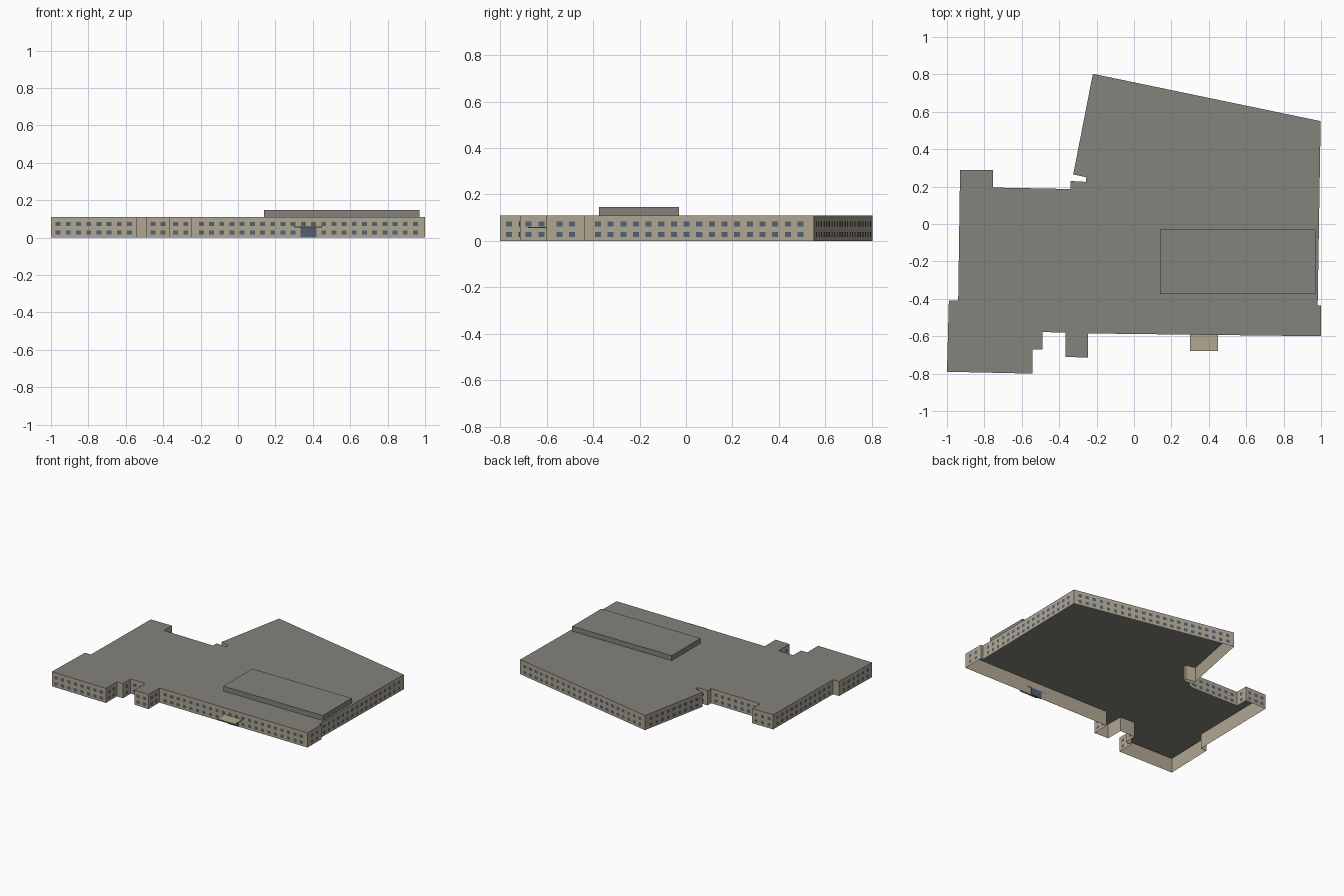
import bpy, bmesh, math
from mathutils import Vector

cube = bpy.data.objects.get("Cube")
if cube:
    bpy.data.objects.remove(cube, do_unlink=True)

HEIGHT = 0.11


def material(name, rgb):
    m = bpy.data.materials.new(name)
    m.use_nodes = True
    m.diffuse_color = (*rgb, 1)
    bsdf = next(n for n in m.node_tree.nodes if n.type == 'BSDF_PRINCIPLED')
    bsdf.inputs["Base Color"].default_value = (*rgb, 1)
    return m


tan = material("tan_wall", (0.44, 0.385, 0.29))
grey = material("grey_roof", (0.23, 0.225, 0.2))
blue = material("blue_glass", (0.085, 0.12, 0.175))


def finish(name, bm, mat):
    mesh = bpy.data.meshes.new(name)
    bm.to_mesh(mesh)
    bm.free()
    mesh.materials.append(mat)
    obj = bpy.data.objects.new(name, mesh)
    bpy.context.collection.objects.link(obj)
    return obj


def box(name, lo, hi, mat):
    bm = bmesh.new()
    bmesh.ops.create_cube(bm, size=1)
    for v in bm.verts:
        v.co = [(a + b) / 2 + c * (b - a) for a, b, c in zip(lo, hi, v.co)]
    return finish(name, bm, mat)


# Footprint, counter-clockwise from the front right corner
outline = [Vector(p) for p in (
    (-1, -.79), (-.542, -.80), (-.542, -.67), (-.49, -.67), (-.49, -.578),
    (-.366, -.58), (-.366, -.71), (-.247, -.715), (-.247, -.585), (1, -.60),
    (1, -.436), (.982, -.436), (.998, .55), (-.22, .803), (-.325, .265),
    (-.256, .25), (-.256, .225), (-.34, .23), (-.34, .187), (-.755, .195),
    (-.755, .29), (-.93, .29), (-.94, -.41), (-.99, -.41))]
edges = list(zip(outline, outline[1:] + outline[:1]))

# Outer walls, open underneath
bm = bmesh.new()
for a, b in edges:
    bm.faces.new([bm.verts.new((p.x, p.y, z)) for p, z in
                  ((a, 0), (b, 0), (b, HEIGHT), (a, HEIGHT))])
bmesh.ops.remove_doubles(bm, verts=bm.verts, dist=0.0001)
finish("outer_walls", bm, tan)

# Flat roof
bm = bmesh.new()
bm.faces.new([bm.verts.new((p.x, p.y, HEIGHT)) for p in outline])
finish("flat_roof", bm, grey)

# Two rows of evenly spaced windows on every wall that is long enough
STEP = 0.0545
bm = bmesh.new()
for a, b in edges:
    length = (b - a).length
    along = (b - a) / length
    out = Vector((along.y, -along.x)) * 0.0015
    count = math.floor((length - 0.0615) / STEP) + 1
    for i in range(count):
        centre = (a + b) / 2 + along * STEP * (i - (count - 1) / 2) + out
        for z in (0.028, 0.073):
            corners = []
            for s, t in ((-1, -1), (1, -1), (1, 1), (-1, 1)):
                p = centre + along * s * 0.013
                corners.append(bm.verts.new((p.x, p.y, z + t * 0.0115)))
            bm.faces.new(corners)
finish("windows", bm, blue)

# Rooftop plant block, entrance canopy and door
box("rooftop_block", (.14, -.375, HEIGHT), (.97, -.03, .147), grey)
box("entrance_canopy", (.3, -.68, .055), (.45, -.59, .061), tan)
box("entrance_door", (.333, -.597, 0), (.42, -.588, .054), blue)
